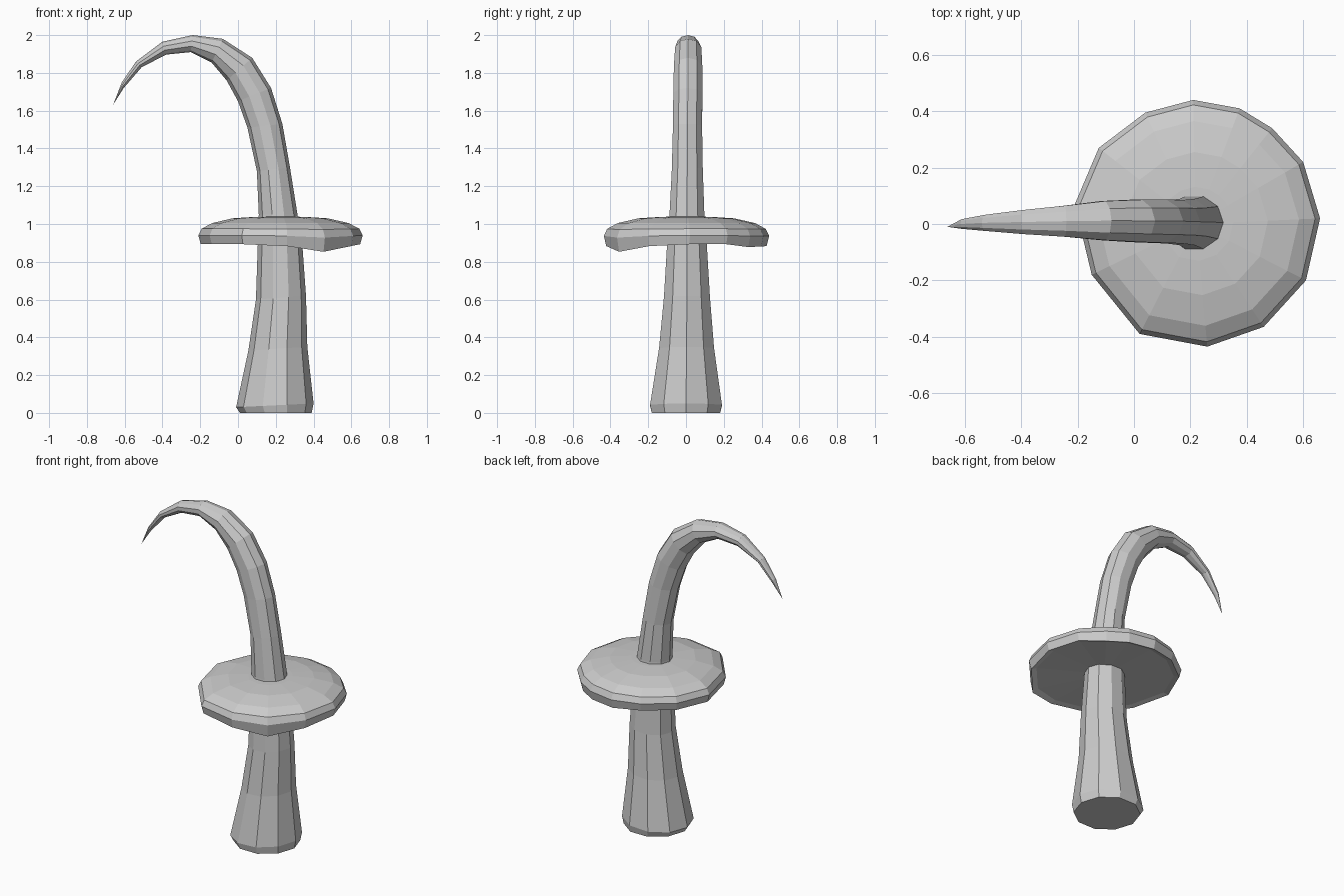
import bpy, bmesh
from math import sin, cos, pi
from mathutils import Vector


def make_object(name, rings, start=None, end=None):
    """Skin closed rings into a flat-shaded shell; ends close to a point or a flat face."""
    bm = bmesh.new()
    loops = [[bm.verts.new(p) for p in ring] for ring in rings]
    n = len(loops[0])
    for a, b in zip(loops, loops[1:]):
        for i in range(n):
            j = (i + 1) % n
            bm.faces.new((a[i], a[j], b[j], b[i]))
    for loop, tip in ((loops[0], start), (loops[-1], end)):
        if tip is None:
            bm.faces.new(loop)
        else:
            v = bm.verts.new(tip)
            for i in range(n):
                bm.faces.new((loop[i], loop[(i + 1) % n], v))
    bmesh.ops.recalc_face_normals(bm, faces=bm.faces)
    mesh = bpy.data.meshes.new(name)
    bm.to_mesh(mesh)
    bm.free()
    obj = bpy.data.objects.new(name, mesh)
    bpy.context.collection.objects.link(obj)
    return obj


# Curved stem: outer x, z / inner x, z / half width / y offset
sections = [
    (0.39, 0.005, 0.01, 0.005, 0.19, 0.0),
    (0.40, 0.05, -0.01, 0.03, 0.20, 0.0),
    (0.367, 0.35, 0.055, 0.33, 0.153, 0.003),
    (0.36, 0.62, 0.095, 0.60, 0.128, 0.005),
    (0.34, 0.90, 0.105, 0.90, 0.11, 0.005),
    (0.315, 1.05, 0.11, 1.05, 0.097, 0.005),
    (0.275, 1.30, 0.10, 1.28, 0.086, 0.007),
    (0.235, 1.53, 0.05, 1.51, 0.081, 0.008),
    (0.175, 1.72, 0.0, 1.65, 0.081, 0.010),
    (0.075, 1.88, -0.06, 1.76, 0.079, 0.011),
    (-0.08, 1.98, -0.14, 1.855, 0.073, 0.012),
    (-0.24, 2.0, -0.25, 1.91, 0.058, 0.010),
    (-0.40, 1.965, -0.38, 1.897, 0.045, 0.007),
    (-0.54, 1.86, -0.51, 1.83, 0.03, 0.004),
    (-0.615, 1.75, -0.605, 1.72, 0.018, 0.0),
]
SIDES = 10
stem_rings = []
for ox, oz, ix, iz, w, y in sections:
    outer, inner = Vector((ox, y, oz)), Vector((ix, y, iz))
    mid, half = (outer + inner) / 2, (outer - inner) / 2
    stem_rings.append([mid + half * cos(2 * pi * i / SIDES)
                       + Vector((0, w * sin(2 * pi * i / SIDES), 0))
                       for i in range(SIDES)])
# Flat foot on the ground
for p in stem_rings[0]:
    p.z = 0.0
make_object("curved_stem", stem_rings, end=(-0.662, -0.01, 1.63))

# Irregular mushroom cap: rim x, y and how far the lip droops
rim = [(-0.21, 0.07, 0), (-0.125, 0.27, 0), (0.04, 0.395, 0.0), (0.21, 0.44, 0.01),
       (0.375, 0.41, 0.012), (0.49, 0.34, 0.015), (0.60, 0.22, 0), (0.66, 0.02, 0),
       (0.61, -0.20, 0.01), (0.46, -0.365, 0.04), (0.26, -0.435, 0.01),
       (0.02, -0.39, 0), (-0.15, -0.18, 0)]
# Cap profile: scale from centre, height, share of the droop
profile = [(0.90, 0.90, 0.6), (0.97, 0.893, 1.0), (1.0, 0.94, 0.3),
           (0.96, 0.975, 0.1), (0.83, 1.005, 0), (0.58, 1.03, 0), (0.3, 1.038, 0)]
CX = 0.22
cap_rings = [[Vector((CX + (x - CX) * s, y * s, z - d * k)) for x, y, d in rim]
             for s, z, k in profile]
make_object("cap", cap_rings, start=(CX, 0, 0.905), end=(CX, 0, 1.04))
